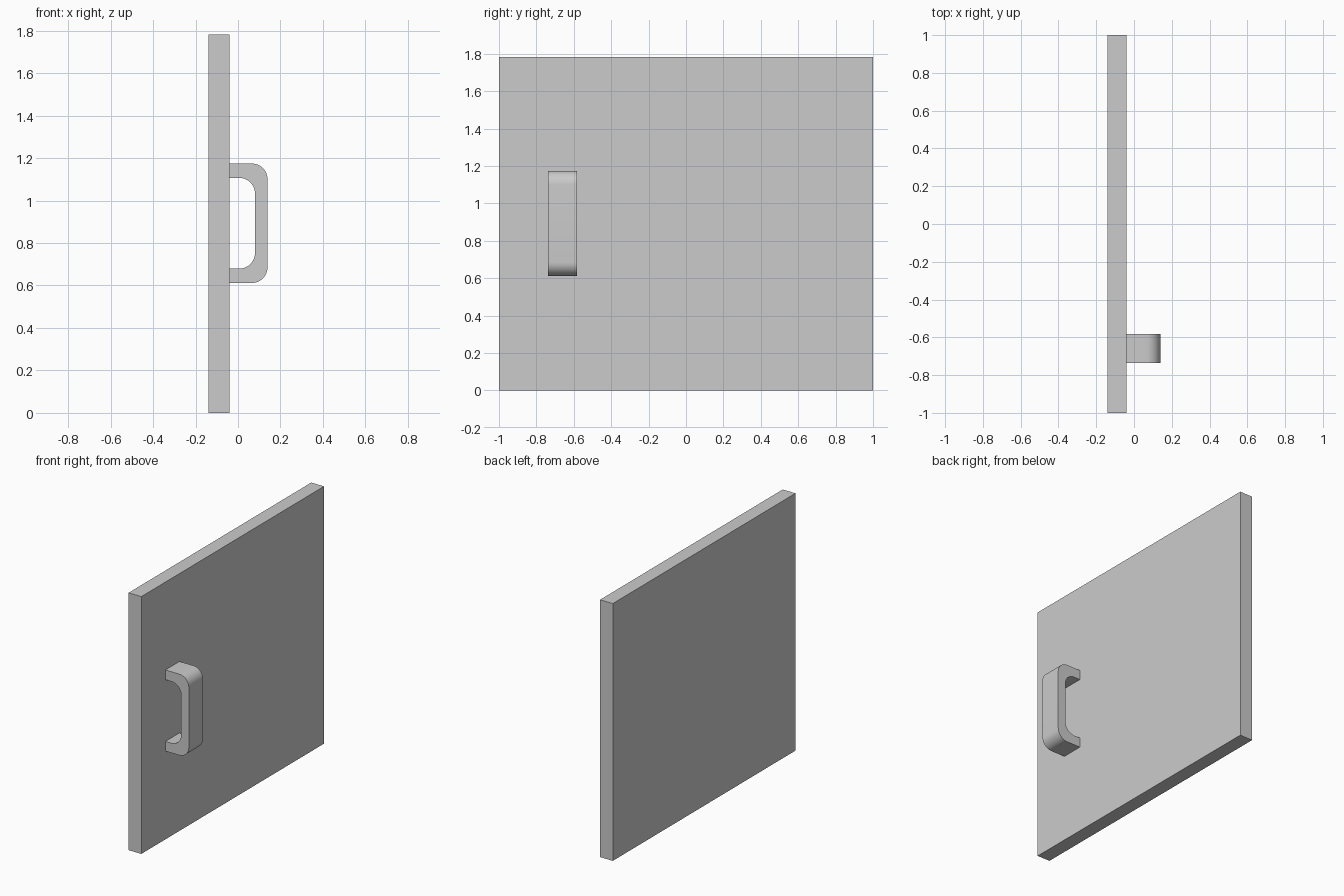
import bpy, bmesh, math

if "Cube" in bpy.data.objects:
    bpy.data.objects.remove(bpy.data.objects["Cube"])

X_BACK, X_FACE, X_GRIP = -0.139, -0.041, 0.139
HEIGHT = 1.783


def make_object(name, bm):
    bmesh.ops.recalc_face_normals(bm, faces=bm.faces)
    mesh = bpy.data.meshes.new(name)
    bm.to_mesh(mesh)
    bm.free()
    obj = bpy.data.objects.new(name, mesh)
    bpy.context.collection.objects.link(obj)
    return obj


def extrude_profile(name, points, y0, y1):
    """Fill an x-z outline at y0 and extrude it to y1."""
    bm = bmesh.new()
    face = bm.faces.new([bm.verts.new((x, y0, z)) for x, z in points])
    result = bmesh.ops.extrude_face_region(bm, geom=[face])
    verts = [g for g in result["geom"] if isinstance(g, bmesh.types.BMVert)]
    bmesh.ops.translate(bm, verts=verts, vec=(0, y1 - y0, 0))
    return make_object(name, bm)


def rounded_u(x_wall, x_out, z0, z1, r, steps=10):
    """Bottom-to-top path of a U with two rounded outer corners."""
    pts = [(x_wall, z0)]
    for zc, start in ((z0 + r, -90), (z1 - r, 0)):
        for i in range(steps + 1):
            a = math.radians(start + 90 * i / steps)
            pts.append((x_out - r + r * math.cos(a), zc + r * math.sin(a)))
    return pts + [(x_wall, z1)]


# Flat door panel
extrude_profile("door_panel",
                [(X_BACK, 0), (X_FACE, 0), (X_FACE, HEIGHT), (X_BACK, HEIGHT)],
                -1, 1)

# Pull handle: rounded outer U joined to rounded inner U
outer = rounded_u(X_FACE, X_GRIP, 0.612, 1.174, 0.073)
inner = rounded_u(X_FACE, 0.08, 0.679, 1.107, 0.075)
handle = extrude_profile("pull_handle", outer + inner[::-1], -0.737, -0.582)

# Smooth bends, sharp edges
bpy.context.view_layer.objects.active = handle
handle.select_set(True)
bpy.ops.object.shade_smooth_by_angle(angle=math.radians(30))
